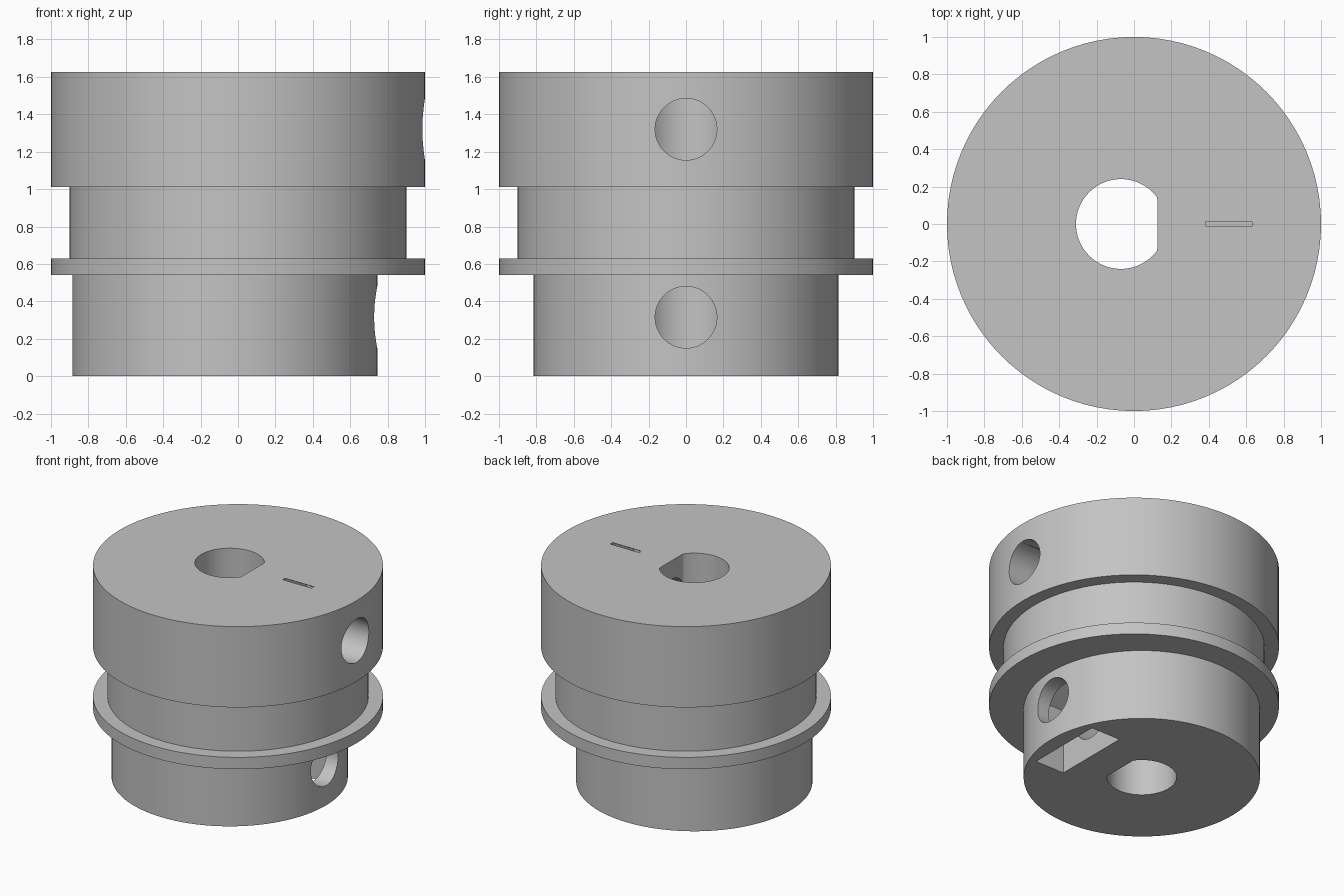
import bpy, bmesh
from math import cos, sin, pi, radians

if "Cube" in bpy.data.objects:
    bpy.data.objects.remove(bpy.data.objects["Cube"], do_unlink=True)

GREY = (0.55, 0.55, 0.55, 1.0)
mat = bpy.data.materials.new("plain_grey")
mat.use_nodes = True
mat.diffuse_color = GREY
mat.node_tree.nodes["Principled BSDF"].inputs["Base Color"].default_value = GREY

SEGMENTS = 96
AXIS_X = -0.07             # the bore and hub sit off the pulley centre
SCREW_HEIGHTS = (0.315, 1.32)


def finish(name, bm):
    bmesh.ops.recalc_face_normals(bm, faces=bm.faces[:])
    mesh = bpy.data.meshes.new(name)
    bm.to_mesh(mesh)
    bm.free()
    mesh.materials.append(mat)
    obj = bpy.data.objects.new(name, mesh)
    bpy.context.collection.objects.link(obj)
    return obj


def loft(name, rings):
    """Closed solid skinned through matching rings of points."""
    bm = bmesh.new()
    loops = [[bm.verts.new(p) for p in ring] for ring in rings]
    n = len(loops[0])
    for a, b in zip(loops, loops[1:]):
        for i in range(n):
            j = (i + 1) % n
            bm.faces.new((a[i], a[j], b[j], b[i]))
    bm.faces.new(loops[0])
    bm.faces.new(loops[-1])
    return finish(name, bm)


def circle(radius, n=SEGMENTS):
    return [(radius * cos(2 * pi * i / n), radius * sin(2 * pi * i / n)) for i in range(n)]


def lathe(name, profile, cx=0.0):
    return loft(name, [[(x + cx, y, z) for x, y in circle(r)] for r, z in profile])


def prism_x(name, outline, x0, x1):
    """Extrude a (y, z) outline along x."""
    return loft(name, [[(x, y, z) for y, z in outline] for x in (x0, x1)])


# Pulley: lower flange, belt groove and deep rim; offset hub below
pulley = lathe("pulley_rim_and_flange", [(1, 0.54), (1, 0.63), (0.9, 0.63),
                                         (0.9, 1.01), (1, 1.01), (1, 1.625)])
hub = lathe("hub", [(0.815, 0), (0.815, 0.54)], AXIS_X)

# D-shaped shaft bore
d_shape = [(min(x + AXIS_X, 0.125), y) for x, y in circle(0.24, 97)]
cutters = [loft("bore_cutter", [[(x, y, z) for x, y in d_shape] for z in (-0.2, 1.9)])]

# Set-screw holes, each with a captive nut pocket open downwards
for z in SCREW_HEIGHTS:
    hole = [(y, z + h) for y, h in circle(0.165, 64)]
    cutters.append(prism_x("screw_hole_cutter", hole, -0.02, 1.2))
    nut = [(h, z + v) for v, h in circle(0.313, 6)]
    cutters.append(prism_x("nut_cutter", nut, 0.385, 0.63))
    slot = [(-0.3, z - 0.33), (0.3, z - 0.33), (0.3, z), (-0.3, z)]
    cutters.append(prism_x("nut_slot_cutter", slot, 0.385, 0.63))

for obj in (pulley, hub):
    for cutter in cutters:
        mod = obj.modifiers.new("cut", 'BOOLEAN')
        mod.operation = 'DIFFERENCE'
        mod.solver = 'EXACT'
        mod.object = cutter
    bpy.ops.object.select_all(action='DESELECT')
    obj.select_set(True)
    bpy.context.view_layer.objects.active = obj
    for mod in list(obj.modifiers):
        bpy.ops.object.modifier_apply(modifier=mod.name)
    bpy.ops.object.shade_smooth_by_angle(angle=radians(30))

for cutter in cutters:
    bpy.data.objects.remove(cutter, do_unlink=True)
